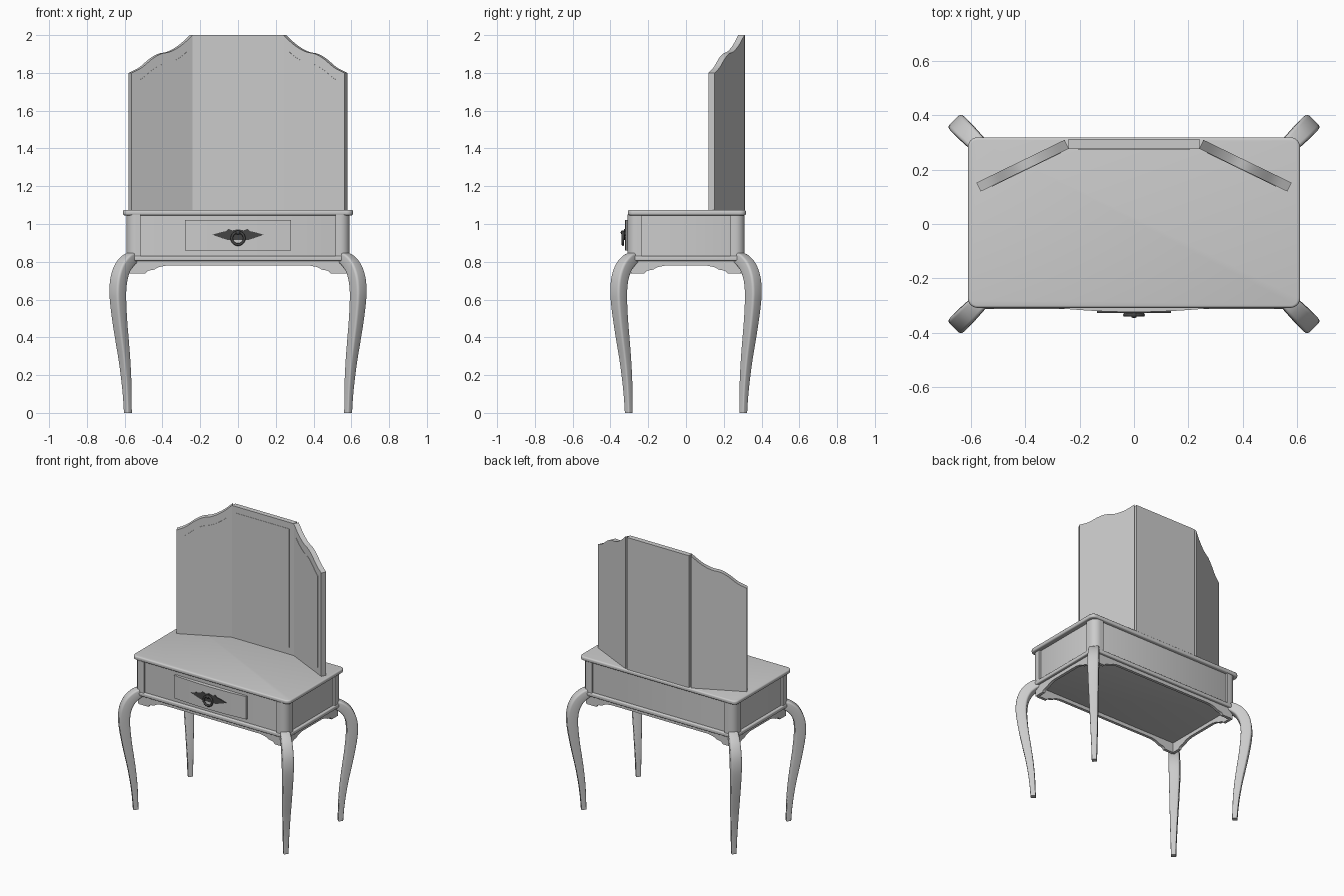
import bpy, bmesh, math
from mathutils import Vector, Matrix

if "Cube" in bpy.data.objects:
    bpy.data.objects.remove(bpy.data.objects["Cube"])


def material(name, rgb):
    m = bpy.data.materials.new(name)
    m.diffuse_color = (*rgb, 1)
    m.use_nodes = True
    m.node_tree.nodes["Principled BSDF"].inputs["Base Color"].default_value = m.diffuse_color
    return m


PAINT = material("grey paint", (0.6, 0.6, 0.6))
METAL = material("dark metal", (0.06, 0.06, 0.06))


def finish(name, bm, mat, angle=35):
    bmesh.ops.recalc_face_normals(bm, faces=bm.faces)
    me = bpy.data.meshes.new(name)
    bm.to_mesh(me)
    bm.free()
    ob = bpy.data.objects.new(name, me)
    me.materials.append(mat)
    bpy.context.collection.objects.link(ob)
    bpy.ops.object.select_all(action='DESELECT')
    ob.select_set(True)
    bpy.context.view_layer.objects.active = ob
    bpy.ops.object.shade_smooth_by_angle(angle=math.radians(angle))
    return ob


def prism(name, pts, depth, matrix, mat=PAINT, bevel=0):
    """Extrude a 2D outline along local z, then place it."""
    bm = bmesh.new()
    lo = [bm.verts.new((x, y, 0)) for x, y in pts]
    hi = [bm.verts.new((x, y, depth)) for x, y in pts]
    n = len(pts)
    bm.faces.new(lo)
    bm.faces.new(hi)
    for i in range(n):
        j = (i + 1) % n
        bm.faces.new((lo[i], lo[j], hi[j], hi[i]))
    bmesh.ops.recalc_face_normals(bm, faces=bm.faces)
    if bevel:
        edges = [e for e in bm.edges if e.calc_face_angle(0) > 1]
        bmesh.ops.bevel(bm, geom=edges, offset=bevel, segments=3,
                        profile=0.5, affect='EDGES')
    bmesh.ops.transform(bm, matrix=matrix, verts=bm.verts)
    return finish(name, bm, mat)


def at(x, y, z):
    return Matrix.Translation((x, y, z))


def rounded(x, y, r, seg=6):
    """Rectangle outline of half sizes x, y with round corners."""
    out = []
    for k, (sx, sy) in enumerate(((1, 1), (-1, 1), (-1, -1), (1, -1))):
        for i in range(seg + 1):
            a = math.pi / 2 * (k + i / seg)
            out.append((sx * (x - r) + r * math.cos(a),
                        sy * (y - r) + r * math.sin(a)))
    return out


def wall(x, y, turn=0.0):
    """Stand an outline up: local y becomes z, thickness goes towards -y."""
    return at(x, y, 0) @ Matrix.Rotation(turn, 4, 'Z') @ Matrix.Rotation(math.pi / 2, 4, 'X')


FLIP = Matrix.Scale(-1, 4, (1, 0, 0))

# Table top, body and base moulding
prism("table_top", rounded(0.61, 0.313, 0.035), 0.028, at(0, 0.005, 1.046), bevel=0.009)
prism("body", rounded(0.575, 0.295, 0.01, 2), 0.225, at(0, 0, 0.825))
prism("base_moulding", rounded(0.595, 0.313, 0.05), 0.026, at(0, 0, 0.805), bevel=0.006)

# Rounded corner posts
post = [(0.515, 0.235), (0.59, 0.235)]
post += [(0.54 + 0.05 * math.cos(a), 0.26 + 0.05 * math.sin(a))
         for a in [math.pi / 2 * i / 8 for i in range(9)]] + [(0.515, 0.31)]
for sx in (-1, 1):
    for sy in (-1, 1):
        prism("corner_post", [(x * sx, y * sy) for x, y in post], 0.225, at(0, 0, 0.825))

# Scalloped aprons under the body
STEPS = [(0, 0.737), (0.07, 0.737), (0.078, 0.749), (0.09, 0.754), (0.115, 0.758),
         (0.14, 0.772), (0.18, 0.78)]


def apron(name, end, matrix):
    left = [(-end + d, z) for d, z in STEPS]
    right = [(-x, z) for x, z in reversed(left)]
    prism(name, left + right + [(end, 0.81), (-end, 0.81)], 0.02, matrix)


apron("front_apron", 0.56, wall(0, -0.275))
apron("back_apron", 0.56, wall(0, 0.295))
apron("right_apron", 0.29, wall(0.555, 0, math.pi / 2))
apron("left_apron", 0.29, wall(-0.555, 0, -math.pi / 2))

# Cabriole legs: (centre x, z, half thickness); y follows x along the diagonal
LEG = [Vector(p) for p in (
    (0.583, 0, 0.0165), (0.586, 0.08, 0.018), (0.591, 0.17, 0.021), (0.601, 0.28, 0.0245),
    (0.613, 0.38, 0.028), (0.625, 0.48, 0.031), (0.634, 0.58, 0.034), (0.636, 0.65, 0.0355),
    (0.629, 0.715, 0.036), (0.61, 0.77, 0.035), (0.583, 0.805, 0.033), (0.562, 0.82, 0.03))]


def smooth_path(p, n=4):
    q = [2 * p[0] - p[1]] + p + [2 * p[-1] - p[-2]]
    out = []
    for i in range(1, len(q) - 2):
        a, b, c, d = q[i - 1:i + 3]
        for k in range(n):
            t = k / n
            out.append(0.5 * (2 * b + (c - a) * t + (2 * a - 5 * b + 4 * c - d) * t * t
                              + (3 * b - a - 3 * c + d) * t ** 3))
    return out + [p[-1]]


def leg(name, sx, sy):
    path = smooth_path(LEG)
    section = rounded(1, 1, 0.35, 3)
    diag, side = Vector((1, 1, 0)).normalized(), Vector((-1, 1, 0)).normalized()
    pos = [Vector((c, c - 0.28, z)) for c, z, h in path]
    bm = bmesh.new()
    rings = []
    for i, (c, z, h) in enumerate(path):
        if i == 0:
            out = diag          # flat foot on the floor
        else:
            t = (pos[min(i + 1, len(pos) - 1)] - pos[i - 1]).normalized()
            out = side.cross(t).normalized()
            if out.dot(diag) < 0:
                out = -out
        ring = []
        for u, v in section:
            w = pos[i] + out * u * h + side * v * h
            ring.append(bm.verts.new((w.x * sx, w.y * sy, w.z)))
        rings.append(ring)
    n = len(section)
    for a, b in zip(rings, rings[1:]):
        for i in range(n):
            j = (i + 1) % n
            bm.faces.new((a[i], a[j], b[j], b[i]))
    bm.faces.new(rings[0])
    bm.faces.new(rings[-1])
    finish(name, bm, PAINT, 50)


for sx in (-1, 1):
    for sy, label in ((-1, "front_leg"), (1, "back_leg")):
        leg(label, sx, sy)

# Bowed drawer front
bow = [(x, -0.309 - 0.014 * (1 - (x / 0.28) ** 2)) for x in [-0.28 + 0.035 * i for i in range(17)]]
prism("drawer_front", bow + [(0.28, -0.28), (-0.28, -0.28)], 0.16, at(0, 0, 0.86))

# Drawer handle: winged plate, ring and knob
wing = [(0.135, 0.943), (0.1, 0.954), (0.065, 0.962), (0.05, 0.974), (0.03, 0.966)]
low = [(0.02, 0.915), (0.055, 0.916), (0.085, 0.925)]
half = low + wing
plate = half + [(0, 0.972)] + [(-x, z) for x, z in reversed(half)]
prism("handle_plate", plate, 0.007, wall(0, -0.32), METAL)
bpy.ops.mesh.primitive_torus_add(major_radius=0.033, minor_radius=0.007, major_segments=28,
                                 minor_segments=10, location=(0, -0.334, 0.924),
                                 rotation=(math.pi / 2, 0, 0))
ring = bpy.context.object
ring.name = "handle_ring"
bpy.ops.mesh.primitive_uv_sphere_add(segments=16, ring_count=10, radius=0.012,
                                     location=(0, -0.334, 0.955))
knob = bpy.context.object
knob.name = "handle_knob"
for ob in (ring, knob):
    ob.data.materials.append(METAL)
    ob.data.shade_smooth()

# Centre mirror with its glass
prism("centre_mirror_frame", [(-0.24, 1.07), (0.24, 1.07), (0.24, 2), (-0.24, 2)],
      0.036, wall(0, 0.312))
prism("centre_mirror_glass", [(-0.205, 1.12), (0.205, 1.12), (0.205, 1.955), (-0.205, 1.955)],
      0.002, wall(0, 0.276))

# Angled side mirrors with wavy tops
WAVE = smooth_path([Vector(p) for p in (
    (0, 2), (0.065, 1.947), (0.13, 1.913), (0.19, 1.9), (0.24, 1.873), (0.3, 1.828), (0.36, 1.8))])
glass_top = [(x, z - 0.058) for x, z in WAVE if 0.028 <= x <= 0.325]
for flip in (Matrix.Identity(4), FLIP):
    m = flip @ wall(0.255, 0.309, math.radians(-25.9))
    prism("side_mirror_frame", [(0.36, 1.07), (0, 1.07)] + [tuple(p) for p in WAVE], 0.036, m)
    prism("side_mirror_glass", [(glass_top[-1][0], 1.12), (glass_top[0][0], 1.12)] + glass_top,
          0.002, m @ at(0, 0, 0.036))
